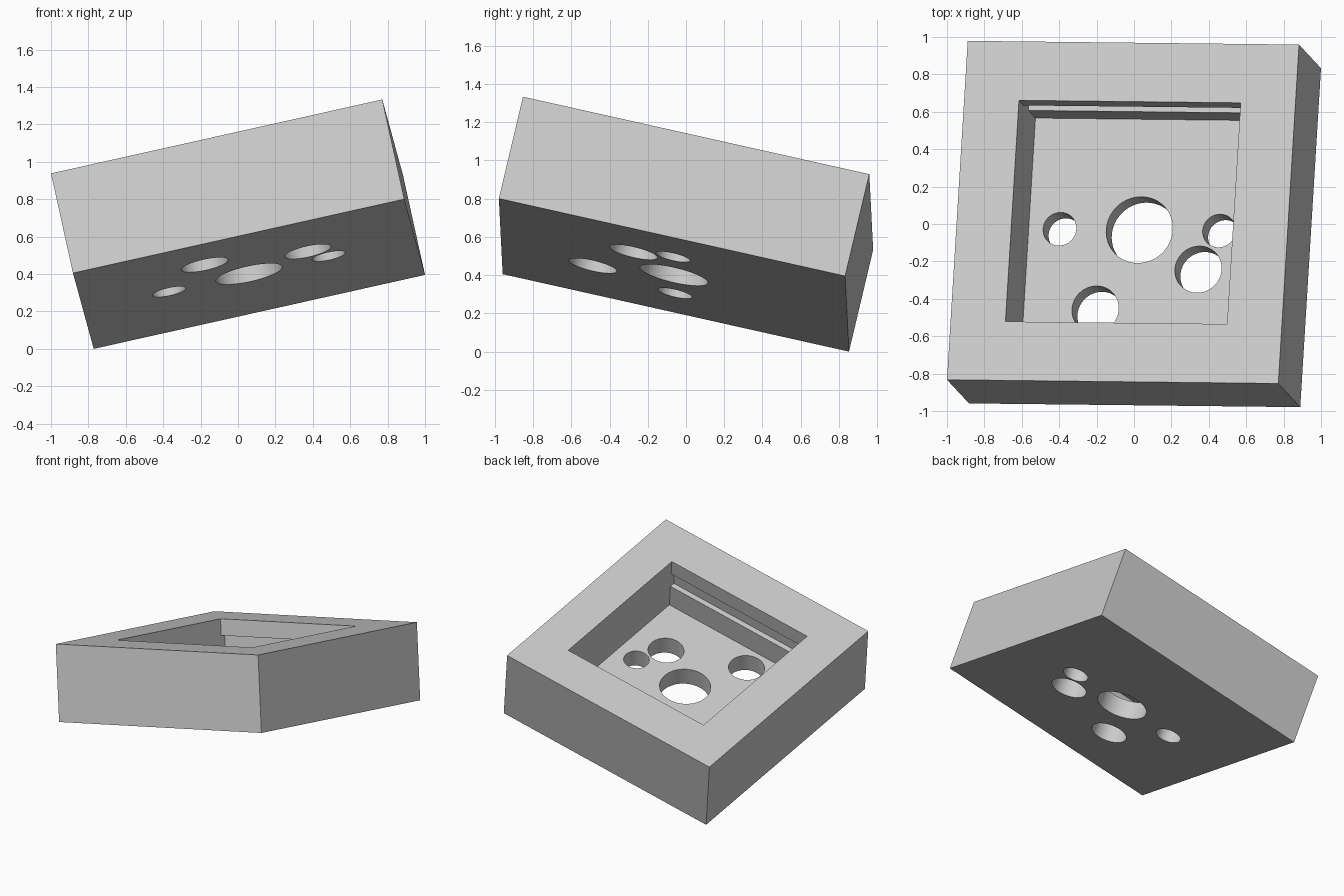
import bpy
import bmesh
from mathutils import Matrix, Vector

cube = bpy.data.objects.get("Cube")
if cube:
    bpy.data.objects.remove(cube, do_unlink=True)

WIDTH, LENGTH, HEIGHT = 1.815, 1.86, 0.56
FLOOR_Z = HEIGHT / 2 - 0.42      # pocket floor in block coordinates
POCKET = 0.607                   # half the side of the square pocket
GROOVE = 0.04                    # how far the slots cut into the walls

# Single grey material
grey = bpy.data.materials.new("light_grey")
grey.use_nodes = True
colour = (0.6, 0.6, 0.6, 1)
grey.diffuse_color = colour
grey.node_tree.nodes["Principled BSDF"].inputs["Base Color"].default_value = colour


def add_object(name, bm):
    bmesh.ops.recalc_face_normals(bm, faces=bm.faces)
    mesh = bpy.data.meshes.new(name)
    bm.to_mesh(mesh)
    bm.free()
    mesh.materials.append(grey)
    obj = bpy.data.objects.new(name, mesh)
    bpy.context.collection.objects.link(obj)
    return obj


def select_only(obj):
    bpy.ops.object.select_all(action='DESELECT')
    obj.select_set(True)
    bpy.context.view_layer.objects.active = obj


def cut(target, cutter):
    cutter.hide_render = True
    mod = target.modifiers.new("cut", 'BOOLEAN')
    mod.operation = 'DIFFERENCE'
    mod.solver = 'EXACT'
    mod.object = cutter
    select_only(target)
    bpy.ops.object.modifier_apply(modifier=mod.name)
    bpy.data.objects.remove(cutter, do_unlink=True)


# Solid block
bm = bmesh.new()
bmesh.ops.create_cube(bm, size=1)
bmesh.ops.scale(bm, vec=(WIDTH, LENGTH, HEIGHT), verts=bm.verts)
block = add_object("pocket_block", bm)

# Pocket with a slot along its front and back walls, extruded along x
slot_low, slot_high = HEIGHT / 2 - 0.24, HEIGHT / 2 - 0.12
half = [(POCKET, FLOOR_Z), (POCKET, slot_low), (POCKET + GROOVE, slot_low),
        (POCKET + GROOVE, slot_high), (POCKET, slot_high), (POCKET, HEIGHT)]
profile = half + [(-y, z) for y, z in reversed(half)]
bm = bmesh.new()
face = bm.faces.new([bm.verts.new((-POCKET, y, z)) for y, z in profile])
sides = bmesh.ops.extrude_face_region(bm, geom=[face], use_keep_orig=True)
moved = [v for v in sides["geom"] if isinstance(v, bmesh.types.BMVert)]
bmesh.ops.translate(bm, vec=(2 * POCKET, 0, 0), verts=moved)
cut(block, add_object("pocket_cutter", bm))

# Round holes through the floor: x, y, radius
for x, y, radius in [(0, 0, 0.182), (-0.437, 0, 0.091), (0.437, 0, 0.091),
                     (0.335, -0.213, 0.128), (-0.215, -0.438, 0.128)]:
    bm = bmesh.new()
    bmesh.ops.create_cone(bm, cap_ends=True, segments=64, radius1=radius,
                          radius2=radius, depth=0.4,
                          matrix=Matrix.Translation((x, y, -HEIGHT / 2)))
    cut(block, add_object("hole_cutter", bm))

# Tilt the block and rest its lowest corner on the ground
u = Vector((1.77, -0.02, 0.395)).normalized()
v = Vector((0.11, 1.81, -0.405))
v = (v - u * v.dot(u)).normalized()
w = u.cross(v)
block.data.transform(Matrix((u, v, w)).transposed().to_4x4())
lowest = min(vert.co.z for vert in block.data.vertices)
block.data.transform(Matrix.Translation((0, 0, -lowest)))

select_only(block)
bpy.ops.object.shade_smooth_by_angle(angle=0.5)
